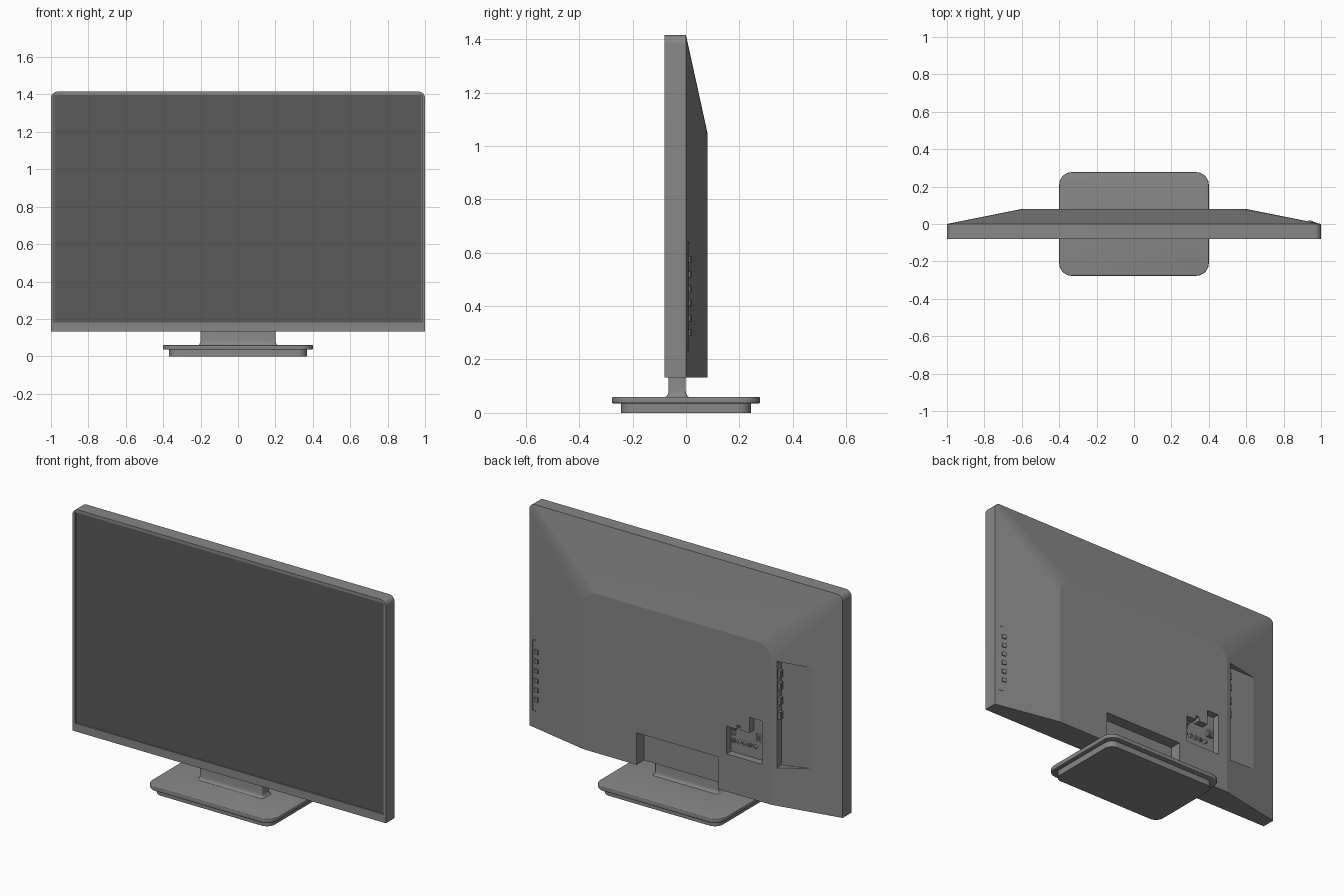
import bpy, bmesh, math
from mathutils import Vector

if "Cube" in bpy.data.objects:
    bpy.data.objects.remove(bpy.data.objects["Cube"])


def material(name, rgb):
    m = bpy.data.materials.new(name)
    m.diffuse_color = (*rgb, 1)
    m.use_nodes = True
    m.node_tree.nodes["Principled BSDF"].inputs["Base Color"].default_value = m.diffuse_color
    return m


casing = material("casing_grey", (0.245, 0.245, 0.245))
dark = material("screen_dark", (0.1, 0.1, 0.1))
port = material("port_dark", (0.1, 0.1, 0.1))
jack_mats = [material("jack_" + n, c) for n, c in (
    ("red", (0.3, 0.12, 0.11)), ("white", (0.4, 0.4, 0.4)), ("yellow", (0.35, 0.3, 0.13)))]


def smooth(ob, angle):
    bpy.ops.object.select_all(action='DESELECT')
    ob.select_set(True)
    bpy.context.view_layer.objects.active = ob
    bpy.ops.object.shade_smooth_by_angle(angle=math.radians(angle))


def loft(name, rings, mat=casing):
    """Skin closed rings of equal point count and cap both ends."""
    bm = bmesh.new()
    vs = [[bm.verts.new(p) for p in r] for r in rings]
    n = len(rings[0])
    for a, b in zip(vs, vs[1:]):
        for i in range(n):
            j = (i + 1) % n
            bm.faces.new((a[i], a[j], b[j], b[i]))
    bm.faces.new(vs[0])
    bm.faces.new(vs[-1])
    bmesh.ops.recalc_face_normals(bm, faces=bm.faces)
    me = bpy.data.meshes.new(name)
    bm.to_mesh(me)
    bm.free()
    ob = bpy.data.objects.new(name, me)
    bpy.context.collection.objects.link(ob)
    me.materials.append(mat)
    return ob


def box(name, x, y, z, mat=casing, turn=0):
    """Box from (min, max) ranges, optionally turned about z."""
    c = Vector((sum(x) / 2, sum(y) / 2, sum(z) / 2))
    rings = [[Vector((a, b, h)) - c for a, b in
              ((x[0], y[0]), (x[1], y[0]), (x[1], y[1]), (x[0], y[1]))] for h in z]
    ob = loft(name, rings, mat)
    ob.location = c
    ob.rotation_euler.z = turn
    return ob


def arc(cx, cy, r, start, n=12):
    return [(cx + r * math.cos(start + math.pi / 2 * i / n),
             cy + r * math.sin(start + math.pi / 2 * i / n)) for i in range(n + 1)]


def slab(name, rings, cy=0):
    """Rounded-rectangle loft; rings are (z, half x, half y, radius)."""
    out = []
    for z, hx, hy, r in rings:
        pts = []
        for k, (sx, sy) in enumerate(((1, 1), (-1, 1), (-1, -1), (1, -1))):
            pts += arc(sx * (hx - r), sy * (hy - r), r, k * math.pi / 2)
        out.append([(x, y + cy, z) for x, y in pts])
    ob = loft(name, out)
    smooth(ob, 35)
    return ob


def cut(ob, cutter):
    bpy.context.view_layer.update()
    m = ob.modifiers.new("cut", 'BOOLEAN')
    m.operation, m.solver, m.object = 'DIFFERENCE', 'EXACT', cutter
    bpy.context.view_layer.objects.active = ob
    bpy.ops.object.modifier_apply(modifier=m.name)
    bpy.data.objects.remove(cutter)


def outline(w, top, r, y, bottom=0.133):
    pts = [(-w, bottom), (w, bottom)]
    pts += arc(w - r, top - r, r, 0) + arc(-w + r, top - r, r, math.pi / 2)
    return [(x, y, z) for x, z in pts]


# Housing: straight front half, tapered rear half with flat bottom
body = loft("housing", [outline(1, 1.415, 0.035, -0.08), outline(1, 1.415, 0.035, 0),
                        outline(0.6, 1.05, 0.09, 0.08)])
# Screen recess and stand notch
cut(body, box("cutter", (-0.983, 0.983), (-0.2, -0.07), (0.18, 1.397)))
cut(body, box("cutter", (-0.26, 0.26), (0.01, 0.2), (0.0, 0.318)))
# Side port pocket, its bottom edge rising outward
pocket = [(-0.632, 0.352), (-0.632, 0.965), (-0.832, 0.965), (-0.832, 0.385)]
cut(body, loft("cutter", [[(x, y, z) for x, z in pocket] for y in (0.0336, 0.2)]))
# Stepped rear port pocket
step = [(-0.315, 0.35), (-0.315, 0.51), (-0.38, 0.51), (-0.38, 0.535), (-0.4, 0.535),
        (-0.4, 0.51), (-0.46, 0.51), (-0.46, 0.6), (-0.54, 0.6), (-0.54, 0.35)]
cut(body, loft("cutter", [[(x, y, z) for x, z in step] for y in (0.038, 0.2)]))
smooth(body, 8)

# Screen panel
box("screen", (-0.982, 0.982), (-0.075, -0.065), (0.181, 1.396), dark)

# Stand: two-layer base with rounded rims, and flared neck
b = 0.004
rim = [(b * math.sin(a * math.pi / 6), b * (1 - math.cos(a * math.pi / 6))) for a in range(4)]
slab("base_foot", [(0, 0.37, 0.243, 0.05), (0.04, 0.37, 0.243, 0.05)])
slab("base_plate",
     [(0.036 + b - h, 0.4 - d, 0.277 - d, 0.068 - d) for h, d in reversed(rim)] +
     [(0.06 - b + h, 0.4 - d, 0.277 - d, 0.068 - d) for h, d in rim])
slab("neck", [(0.058, 0.215, 0.047, 0.02), (0.063, 0.207, 0.039, 0.014),
              (0.072, 0.202, 0.034, 0.008), (0.08, 0.2, 0.032, 0.006),
              (0.15, 0.2, 0.032, 0.006)], cy=-0.033)

# Rear jacks: round sockets with dark centres
spots = [(-0.335, 0.42), (-0.37, 0.42), (-0.405, 0.42), (-0.44, 0.42), (-0.475, 0.42),
         (-0.335, 0.46)]
for i, (x, z) in enumerate(spots):
    for part, r, y, mat in (("jack", 0.011, 0.052, jack_mats[i % 3]),
                            ("jack_hole", 0.006, 0.053, port)):
        ring = [(x + r * math.cos(a * math.pi / 8), z + r * math.sin(a * math.pi / 8))
                for a in range(16)]
        smooth(loft(part, [[(px, h, pz) for px, pz in ring] for h in (0.03, y)], mat), 30)

# Rear square sockets
for x, z, s in ((-0.505, 0.48, 0.019), (-0.34, 0.492, 0.011)):
    box("rear_socket", (x - s, x + s), (0.03, 0.055), (z - s, z + s))
    box("rear_socket_hole", (x - s * .6, x + s * .6), (0.05, 0.056), (z - s * .6, z + s * .6), port)

# Side sockets on the pocket wall
for z in (0.65, 0.735, 0.82, 0.89):
    box("side_socket", (-0.648, -0.62), (0.042, 0.066), (z - 0.021, z + 0.021))
    box("side_socket_hole", (-0.649, -0.64), (0.047, 0.061), (z - 0.015, z + 0.015), port)

# Control buttons and their bracket trim on the sloping edge
tilt = -math.atan(0.2)


def on_slope(name, x, half, z, rise, mat=casing):
    y = 0.2 - 0.2 * x
    box(name, (x - half, x + half), (y - 0.006, y + rise), z, mat, tilt)


for i in range(6):
    z = 0.3 + 0.055 * i
    on_slope("control_button", 0.945, 0.012, (z - 0.012, z + 0.012), 0.007)
on_slope("button_trim", 0.973, 0.002, (0.23, 0.64), 0.003)
for z in (0.23, 0.637):
    on_slope("button_trim_end", 0.962, 0.012, (z, z + 0.003), 0.003)
